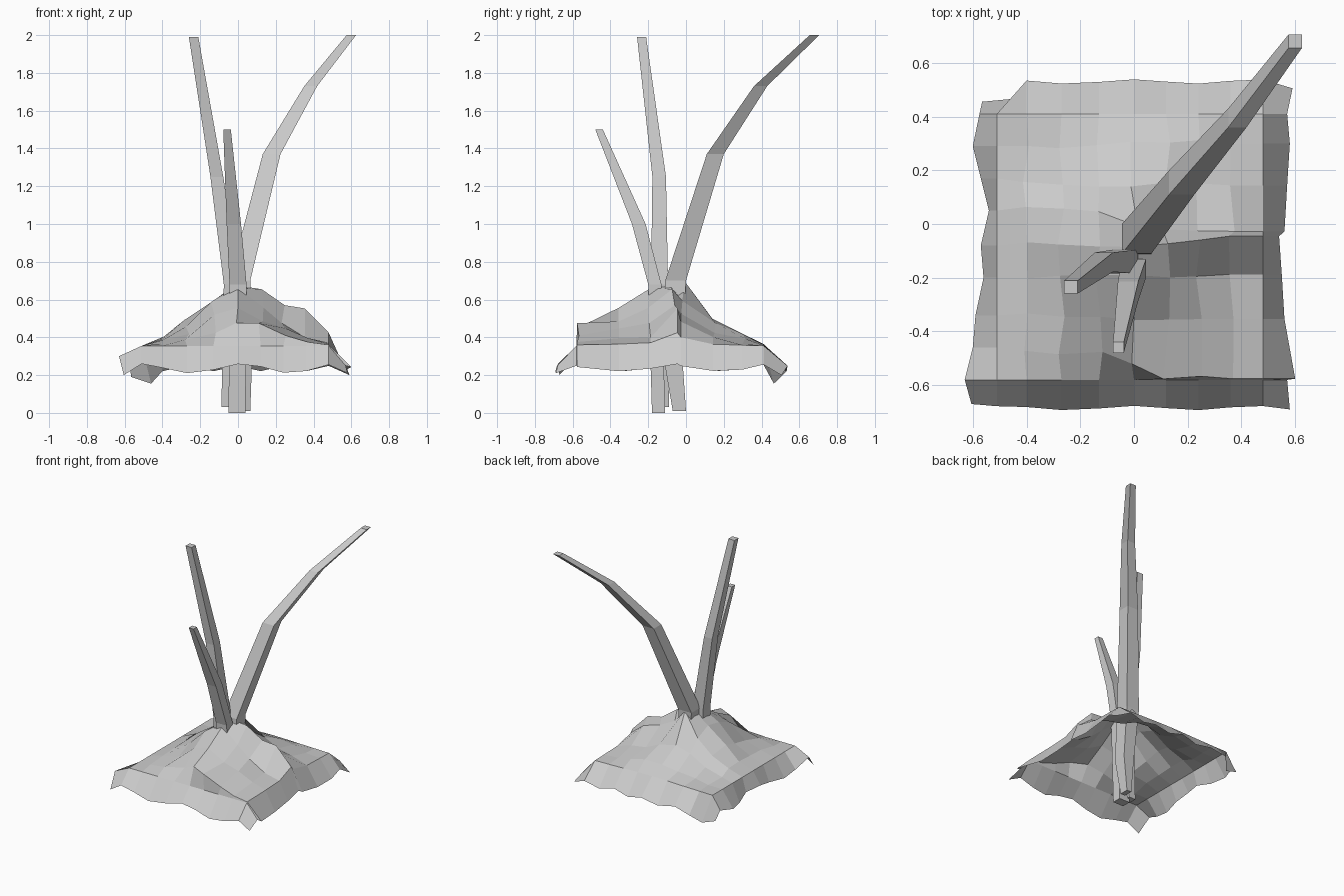
import bpy, random
from math import sin

random.seed(4)


def make(name, verts, faces):
    mesh = bpy.data.meshes.new(name)
    mesh.from_pydata(verts, [], faces)
    ob = bpy.data.objects.new(name, mesh)
    bpy.context.collection.objects.link(ob)
    return ob


def branch(name, rings):
    """Tapered square limb; each ring is (x, y, z, half x, half y)."""
    v, f = [], []
    for x, y, z, a, b in rings:
        v += [(x - a, y - b, z), (x + a, y - b, z), (x + a, y + b, z), (x - a, y + b, z)]
    for i in range(len(rings) - 1):
        for k in range(4):
            n = (k + 1) % 4
            f.append((4 * i + k, 4 * i + n, 4 * i + 4 + n, 4 * i + 4 + k))
    e = len(v) - 4
    f += [(3, 2, 1, 0), (e, e + 1, e + 2, e + 3)]
    return make(name, v, f)


# Earth mound: crossed profiles, local lumps and a drooping rim
xs = [-.585, -.51, -.40, -.27, -.13, 0, .12, .24, .36, .48, .56]
ys = [-.69, -.58, -.46, -.34, -.20, -.08, .05, .17, .29, .41, .525]
fx = [0, 0, .16, .40, .74, 1, .88, .56, .28, .06, 0]
fy = [0, 0, .26, .46, .84, 1, .80, .42, .18, .03, 0]
left = [0, 0, -.60, -.59, -.56, -.57, -.54, -.57, -.60, -.575, 0]
right = [0, 0, .60, .56, .55, .54, .56, .57, .58, .57, 0]
lumps = {(8, 5): .10, (7, 5): .04, (8, 6): .06, (7, 6): .03, (9, 5): .05,   # side ridge
         (9, 6): .03, (7, 4): -.03, (8, 4): -.03, (6, 4): -.04,             # hollow
         (4, 3): .06, (5, 3): .04, (4, 4): .03, (5, 4): .03,                # root buttress
         (5, 2): .04, (6, 2): .05, (5, 6): .09}                             # front step, peak
shift = {(5, 2): -.045, (6, 2): -.045, (5, 6): -.05}
verts, faces = [], []
for j, y in enumerate(ys):
    for i, x in enumerate(xs):
        z = .355 + .33 * fx[i] * fy[j] + lumps.get((i, j), 0)
        edge_x, edge_y = i in (0, 10), j in (0, 10)
        if edge_x:
            x = left[j] if i == 0 else right[j]
            z = .24 + .02 * sin(1.5 * j)
        elif edge_y:
            y += .012 * sin(1.7 * i)
            z = (.265 if j == 0 else .235) + .014 * (-1) ** (i + 1)
            if j == 0:
                z = .235 + .025 * sin(1.5 * i)
        elif 1 < i < 9 and 1 < j < 9:
            x += random.uniform(-.015, .015)
            y += random.uniform(-.015, .015) + shift.get((i, j), 0)
            z += random.uniform(-.01, .01)
        verts.append((x, y, z))
# flared front corners, sunken back corners
verts[0] = (-.605, -.67, .20)
verts[10] = (.58, -.69, .21)
verts[11] = (-.63, -.58, .30)
verts[21] = (.57, -.58, .25)
verts[110] = (-.565, .455, .19)
verts[111] = (-.46, .465, .155)
verts[120] = (.59, .505, .20)
for j in range(10):
    for i in range(10):
        a = j * 11 + i
        faces.append((a, a + 1, a + 12, a + 11))
make("earth_mound", verts, faces)

# Three limbs, each rooted at the bottom and passing through the mound
branch("tall_right_branch", [
    (.045, -.035, .01, .02, .035), (.03, -.07, .30, .045, .05),
    (.01, -.055, .70, .055, .055), (.178, .155, 1.37, .047, .045),
    (.385, .395, 1.73, .034, .035), (.60, .68, 2.0, .025, .025)])
branch("tall_left_branch", [
    (-.06, -.125, .03, .028, .035), (-.03, -.14, .68, .045, .045),
    (-.112, -.142, 1.25, .034, .036), (-.235, -.235, 1.99, .025, .024)])
branch("short_front_branch", [
    (-.005, -.145, 0, .045, .035), (0, -.165, .68, .045, .035),
    (-.022, -.25, 1.0, .038, .036), (-.058, -.46, 1.5, .02, .02)])
